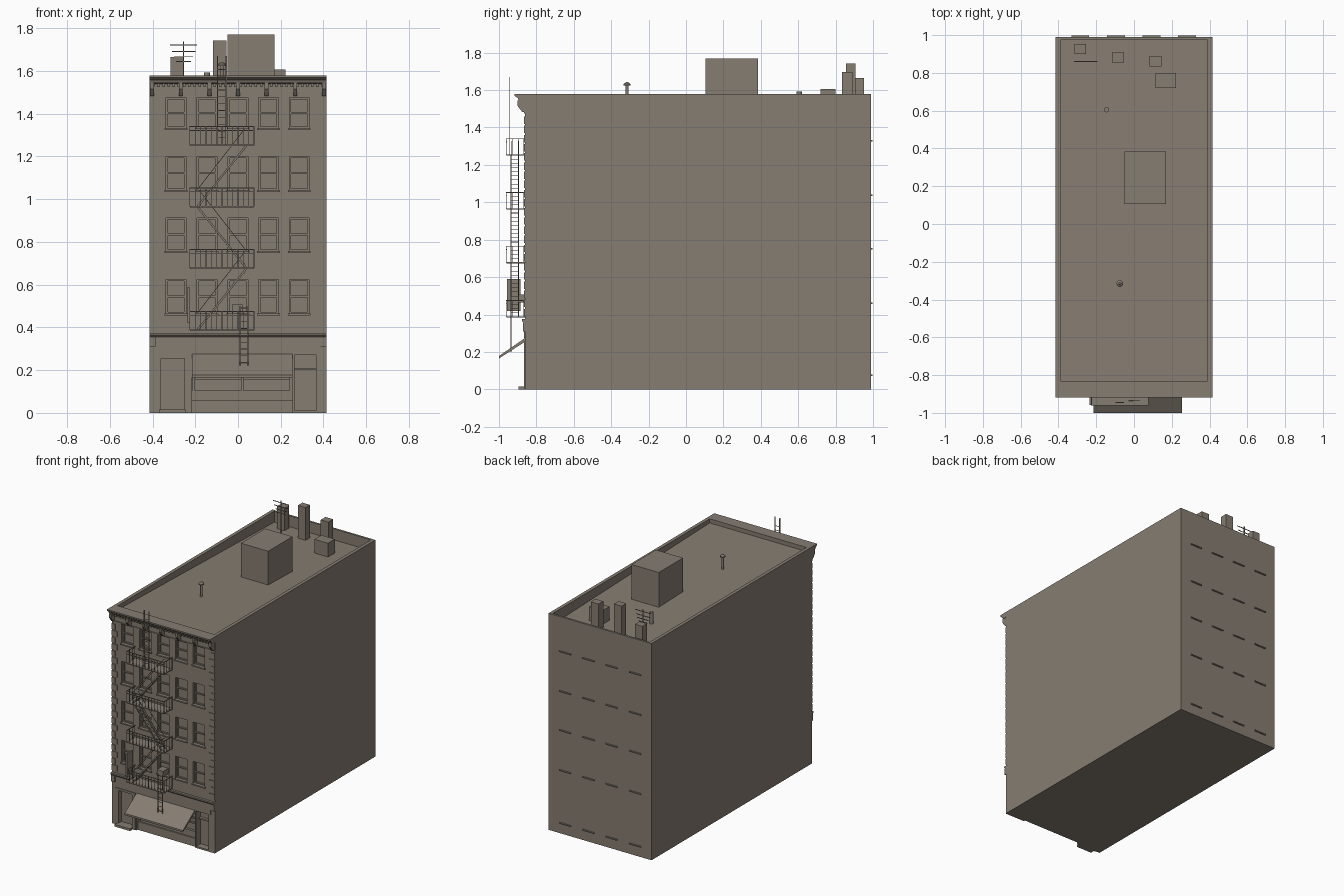
import bpy, bmesh, math
from mathutils import Vector, Matrix

if "Cube" in bpy.data.objects:
    bpy.data.objects.remove(bpy.data.objects["Cube"])

stone = bpy.data.materials.new("warm grey stone")
stone.diffuse_color = (0.24, 0.205, 0.168, 1)
stone.use_nodes = True
stone.node_tree.nodes["Principled BSDF"].inputs["Base Color"].default_value = stone.diffuse_color


class Part:
    """Collects simple solids into one named object."""
    def __init__(self, name):
        self.name, self.bm = name, bmesh.new()

    def box(self, x0, x1, y0, y1, z0, z1):
        m = Matrix.Translation(((x0 + x1) / 2, (y0 + y1) / 2, (z0 + z1) / 2))
        m = m @ Matrix.Diagonal((x1 - x0, y1 - y0, z1 - z0, 1))
        bmesh.ops.create_cube(self.bm, size=1, matrix=m)

    def bar(self, a, b, w=0.004, d=0.004):
        a, b = Vector(a), Vector(b)
        q = (b - a).to_track_quat('Z', 'Y').to_matrix().to_4x4()
        m = Matrix.Translation((a + b) / 2) @ q @ Matrix.Diagonal((w, d, (b - a).length, 1))
        bmesh.ops.create_cube(self.bm, size=1, matrix=m)

    def prism(self, x0, x1, yz):
        """Extrude a (y, z) profile along x."""
        va = [self.bm.verts.new((x0, y, z)) for y, z in yz]
        vb = [self.bm.verts.new((x1, y, z)) for y, z in yz]
        self.bm.faces.new(va)
        self.bm.faces.new(vb[::-1])
        for i in range(len(yz)):
            j = (i + 1) % len(yz)
            self.bm.faces.new((va[i], vb[i], vb[j], va[j]))

    def cone(self, x, y, z0, z1, r0, r1, n=12):
        bmesh.ops.create_cone(self.bm, cap_ends=True, segments=n, radius1=r0, radius2=r1,
                              depth=z1 - z0, matrix=Matrix.Translation((x, y, (z0 + z1) / 2)))

    def done(self):
        bmesh.ops.recalc_face_normals(self.bm, faces=self.bm.faces)
        me = bpy.data.meshes.new(self.name)
        self.bm.to_mesh(me)
        self.bm.free()
        me.materials.append(stone)
        ob = bpy.data.objects.new(self.name, me)
        bpy.context.collection.objects.link(ob)
        return ob


W, FRONT, BACK, TOP = 0.415, -0.86, 0.99, 1.58
COLS = [-0.29, -0.145, 0.0, 0.143, 0.287]
ROWS = [(0.465, 0.625), (0.757, 0.912), (1.042, 1.2), (1.332, 1.475)]

# Main block with sunken sloping roof, window openings and shop recesses
body = Part("building_block")
body.box(-W, W, FRONT, BACK, 0, TOP)
body = body.done()
cut = Part("opening_cutter")
cut.prism(-0.39, 0.39, [(-0.83, 1.65), (-0.83, 1.55), (0.975, 1.50), (0.975, 1.65)])
for z0, z1 in ROWS:
    for x in COLS:
        cut.box(x - 0.046, x + 0.046, FRONT - 0.1, FRONT + 0.025, z0, z1)
cut.box(-0.36, -0.25, FRONT - 0.1, FRONT + 0.03, 0.015, 0.255)
cut.box(-0.215, 0.255, FRONT - 0.1, FRONT + 0.04, -0.1, 0.272)
cut.box(0.265, 0.365, FRONT - 0.1, FRONT + 0.05, 0.012, 0.27)
cut = cut.done()
cut.hide_render = True
mod = body.modifiers.new("openings", 'BOOLEAN')
mod.object, mod.solver = cut, 'EXACT'
bpy.context.view_layer.objects.active = body
bpy.ops.object.modifier_apply(modifier=mod.name)
bpy.data.objects.remove(cut)

# Window sashes and sills
sash, sill = Part("window_sashes"), Part("window_sills")
for z0, z1 in ROWS:
    for x in COLS:
        ya, yb = FRONT + 0.014, FRONT + 0.026
        zm = (z0 + z1) / 2
        for s in (-1, 1):
            c = x + s * 0.042
            sash.box(c - 0.004, c + 0.004, ya, yb, z0, z1)
        for z in (z0 + 0.004, zm, z1 - 0.004):
            sash.box(x - 0.04, x + 0.04, ya, yb, z - 0.004, z + 0.004)
        sill.box(x - 0.053, x + 0.053, FRONT - 0.01, FRONT + 0.01, z0 - 0.009, z0)
for z in (0.08, 0.465, 0.757, 1.042, 1.332):
    for x in (-0.285, -0.095, 0.093, 0.28):
        sill.box(x - 0.047, x + 0.047, BACK - 0.01, BACK + 0.008, z - 0.008, z)
sash.done()
sill.done()

# Corner quoins
quoin = Part("corner_quoins")
for i in range(22):
    z, w = 0.39 + i * 0.049, (0.045, 0.03)[i % 2]
    for s in (-1, 1):
        a, b = sorted((s * W, s * (W - w)))
        quoin.box(a, b, FRONT - 0.005, FRONT + 0.005, z, z + 0.04)
quoin.done()

# Cornice, frieze, brackets and dentils
corn = Part("cornice")
corn.prism(-W, W, [(-0.83, 1.58), (-0.918, 1.58), (-0.918, 1.57), (-0.9, 1.558),
                   (-0.895, 1.545), (-0.872, 1.54), (-0.83, 1.54)])
corn.box(-W, W, FRONT - 0.006, FRONT + 0.006, 1.475, 1.482)
for i in range(7):
    x = -0.402 + i * 0.134
    corn.prism(x - 0.009, x + 0.009, [(-0.85, 1.545), (-0.9, 1.545), (-0.9, 1.515),
                                      (-0.885, 1.495), (-0.875, 1.482), (-0.85, 1.482)])
for i in range(34):
    x = -0.396 + i * 0.024
    corn.box(x - 0.006, x + 0.006, -0.884, -0.85, 1.526, 1.543)
corn.done()

# Shop front: ledge, fascia, pilasters, bulkhead, doors and step
shop = Part("shop_front")
shop.prism(-W, W, [(-0.85, 0.375), (-0.878, 0.375), (-0.878, 0.365), (-0.868, 0.355), (-0.85, 0.355)])
shop.box(-0.215, 0.385, FRONT - 0.007, FRONT + 0.005, 0.275, 0.355)
for s in (-1, 1):
    shop.box(s * 0.4 - 0.015, s * 0.4 + 0.015, FRONT - 0.012, FRONT + 0.005, 0.31, 0.356)
shop.box(-0.385, -0.36, FRONT - 0.005, FRONT + 0.005, 0, 0.27)
shop.box(-0.25, -0.225, FRONT - 0.005, FRONT + 0.005, 0, 0.27)
shop.box(-0.36, -0.25, FRONT - 0.005, FRONT + 0.005, 0.255, 0.27)
shop.box(-0.215, 0.255, FRONT + 0.012, FRONT + 0.045, 0, 0.06)
shop.box(-0.215, 0.255, FRONT + 0.022, FRONT + 0.045, 0.06, 0.105)
for z in (0.16, 0.195):
    shop.box(-0.215, 0.255, FRONT + 0.028, FRONT + 0.045, z - 0.005, z + 0.005)
for x in (-0.208, 0.02, 0.248):
    shop.box(x - 0.006, x + 0.006, FRONT + 0.02, FRONT + 0.045, 0, 0.27)
shop.box(0.265, 0.365, FRONT + 0.03, FRONT + 0.055, 0.2, 0.21)
shop.done()
step = Part("door_step")
step.box(-0.37, -0.245, -0.895, FRONT, 0, 0.016)
step.done()

# Awning
awn = Part("awning")
awn.prism(-0.215, 0.255, [(-0.86, 0.275), (-1.0, 0.178), (-1.0, 0.165), (-0.86, 0.255)])
awn.done()

# Fire escape balconies
esc = Part("fire_escape_balconies")
L, R, Y0, Y1 = -0.225, 0.075, -0.96, -0.862
DECKS = [0.387, 0.677, 0.965, 1.252]
for z in DECKS:
    t = z + 0.088
    esc.box(L, R, Y0, Y1, z - 0.003, z + 0.003)
    for h in (t, z + 0.07):
        esc.bar((L, Y0, h), (R, Y0, h))
    for x in (L, R):
        esc.bar((x, Y0, t), (x, Y1, t))
        for k in range(4):
            y = Y0 + k * 0.031
            esc.bar((x, y, z), (x, y, t), 0.003, 0.003)
    for k in range(13):
        x = L + (R - L) * k / 12
        esc.bar((x, Y0, z), (x, Y0, t), 0.003, 0.003)
esc.done()

# Zigzag stairs between balconies
stair = Part("fire_escape_stairs")
for i in range(3):
    d = 1 if i % 2 == 0 else -1
    xa, xb = -0.075 - d * 0.115, -0.075 + d * 0.115
    za, zb = DECKS[i], DECKS[i + 1]
    for y in (-0.935, -0.895):
        stair.bar((xa, y, za), (xb, y, zb), 0.005, 0.009)
        stair.bar((xa, y, za + 0.08), (xb - d * 0.01, y, zb + 0.075), 0.003, 0.003)
    for k in range(1, 13):
        f = k / 13
        x, z = xa + (xb - xa) * f, za + (zb - za) * f
        stair.box(x - 0.007, x + 0.007, -0.935, -0.895, z - 0.0015, z + 0.0015)
stair.done()

# Roof ladder and drop ladder
lad = Part("ladders")
for xa, xb, y, z0, z1 in ((-0.095, -0.055, -0.945, 1.252, 1.67), (0.01, 0.047, -0.935, 0.2, 0.5)):
    for x in (xa, xb):
        lad.bar((x, y, z0), (x, y, z1), 0.005, 0.005)
    z = z0 + 0.035
    while z < min(z1, 1.62):
        lad.bar((xa, y, z), (xb, y, z), 0.003, 0.003)
        z += 0.032
lad.done()

# Upright panel on lowest balcony and window cooling unit
panel = Part("balcony_panel")
panel.box(-0.236, -0.226, -0.957, -0.885, 0.42, 0.59)
panel.done()
unit = Part("window_cooler")
unit.box(-0.028, 0.022, -0.895, -0.83, 0.465, 0.507)
unit.done()

# Roof house and chimneys
for name, x0, x1, y0, y1, z in (("roof_house", -0.05, 0.17, 0.105, 0.385, 1.77),
                                ("chimney_left", -0.315, -0.255, 0.9, 0.953, 1.665),
                                ("chimney_middle", -0.116, -0.054, 0.855, 0.907, 1.742),
                                ("chimney_right", 0.083, 0.145, 0.835, 0.89, 1.697),
                                ("roof_hatch", 0.113, 0.222, 0.72, 0.8, 1.607)):
    p = Part(name)
    p.box(x0, x1, y0, y1, 1.49, z)
    p.done()

# Roof vents
vent = Part("roof_vents")
vent.cone(-0.145, 0.605, 1.5, 1.592, 0.014, 0.014)
vent.cone(-0.075, -0.315, 1.52, 1.625, 0.008, 0.008)
vent.cone(-0.075, -0.315, 1.624, 1.632, 0.018, 0.018)
vent.cone(-0.075, -0.315, 1.632, 1.642, 0.018, 0.006)
vent.done()

# Aerial
aer = Part("aerial")
aer.bar((-0.255, 0.86, 1.49), (-0.255, 0.86, 1.737), 0.006, 0.006)
for z, h in ((1.722, 0.063), (1.692, 0.055), (1.667, 0.045), (1.645, 0.035)):
    aer.bar((-0.255 - h, 0.86, z), (-0.255 + h, 0.86, z))
aer.done()
